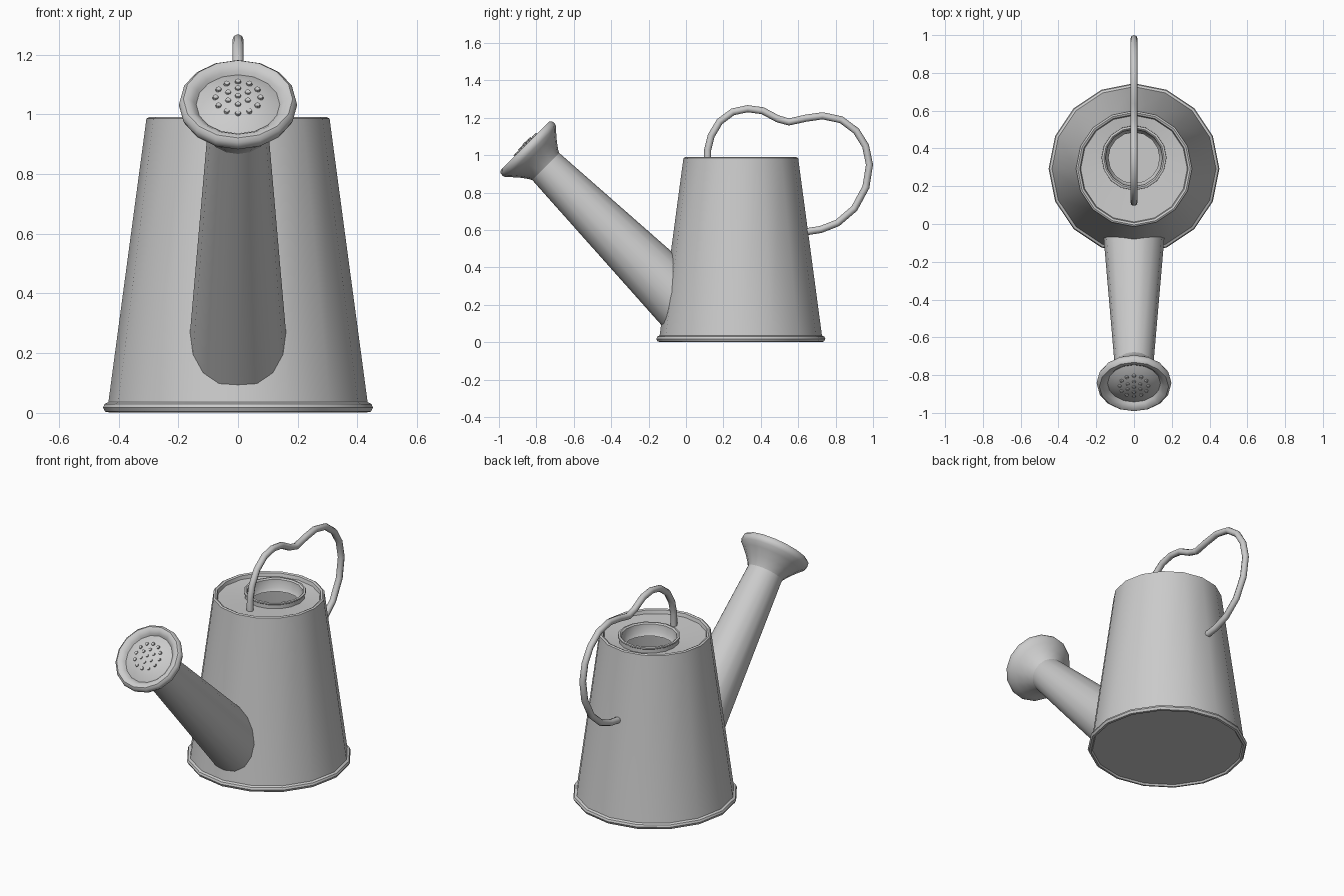
import bpy, bmesh, math
from mathutils import Matrix, Vector

if "Cube" in bpy.data.objects:
    bpy.data.objects.remove(bpy.data.objects["Cube"])

N = 16


def finish(name, bm, matrix=None, angle=40):
    bmesh.ops.recalc_face_normals(bm, faces=bm.faces)
    mesh = bpy.data.meshes.new(name)
    bm.to_mesh(mesh)
    bm.free()
    ob = bpy.data.objects.new(name, mesh)
    bpy.context.collection.objects.link(ob)
    if matrix:
        ob.matrix_world = matrix
    bpy.ops.object.select_all(action='DESELECT')
    ob.select_set(True)
    bpy.context.view_layer.objects.active = ob
    bpy.ops.object.shade_smooth_by_angle(angle=math.radians(angle))
    return ob


def loft(name, profile, cap_start=False, cap_end=False, matrix=None):
    """Rings of (radius, height, centre y) joined in order."""
    bm = bmesh.new()
    rings = []
    for r, z, cy in profile:
        rings.append([bm.verts.new((r * math.cos(2 * math.pi * i / N),
                                    cy + r * math.sin(2 * math.pi * i / N), z))
                      for i in range(N)])
    for a, b in zip(rings, rings[1:]):
        for i in range(N):
            j = (i + 1) % N
            bm.faces.new((a[i], a[j], b[j], b[i]))
    if cap_start:
        bm.faces.new(rings[0])
    if cap_end:
        bm.faces.new(rings[-1])
    return finish(name, bm, matrix)


# Body: recessed base, rolled foot, tapered wall, rolled rim, dished lid, filler neck
C, H = 0.293, 0.35
body = [(0.425, 0.012, C), (0.432, 0.002, C), (0.445, 0.004, C), (0.452, 0.018, C),
        (0.447, 0.03, C), (0.434, 0.036, C), (0.308, 0.975, C), (0.307, 0.985, C),
        (0.298, 0.99, C), (0.287, 0.985, C), (0.282, 0.965, C),
        (0.165, 0.955, H), (0.165, 0.978, H), (0.172, 0.983, H), (0.171, 0.99, H),
        (0.160, 0.992, H), (0.152, 0.985, H), (0.148, 0.94, H), (0.135, 0.92, H)]
loft("can_body", body, cap_start=True)

# Spout and rose share a tilted axis that starts at the top of the spout
axis = Matrix.Translation((0, -0.75, 0.94)) @ Matrix.Rotation(math.radians(45.2), 4, 'X')
loft("spout", [(0.168, -1.07, 0), (0.101, 0.02, 0)], matrix=axis)
rose = [(0.100, -0.005, 0), (0.110, 0.015, 0), (0.135, 0.05, 0), (0.168, 0.088, 0),
        (0.192, 0.112, 0), (0.198, 0.128, 0), (0.195, 0.146, 0), (0.183, 0.157, 0),
        (0.165, 0.156, 0), (0.148, 0.142, 0), (0.140, 0.132, 0), (0.105, 0.150, 0),
        (0.055, 0.162, 0), (0.015, 0.165, 0)]
loft("spout_rose", rose, cap_end=True, matrix=axis)

# Sprinkler holes as small studs in two rings around a centre one
bm = bmesh.new()
for count, radius, z in ((1, 0, 0.165), (6, 0.038, 0.163), (12, 0.075, 0.158)):
    for i in range(count):
        a = 2 * math.pi * i / count + math.pi / 2
        pos = Vector((radius * math.cos(a), radius * math.sin(a) + 0.006, z))
        bmesh.ops.create_cone(bm, cap_ends=True, segments=8, radius1=0.011, radius2=0.009,
                              depth=0.012, matrix=Matrix.Translation(pos))
finish("rose_studs", bm, axis)

# Handle: one bent rod from the lid over to the back wall
path = [(0.115, 0.95), (0.116, 1.03), (0.135, 1.105), (0.18, 1.18), (0.25, 1.232),
        (0.33, 1.249), (0.41, 1.238), (0.49, 1.195), (0.55, 1.178), (0.64, 1.198),
        (0.73, 1.211), (0.83, 1.19), (0.91, 1.13), (0.96, 1.05), (0.981, 0.95),
        (0.962, 0.83), (0.90, 0.715), (0.81, 0.638), (0.72, 0.603), (0.635, 0.59)]
curve = bpy.data.curves.new("handle", 'CURVE')
curve.dimensions = '3D'
curve.bevel_depth = 0.019
curve.bevel_resolution = 2
curve.use_fill_caps = True
spline = curve.splines.new('POLY')
spline.points.add(len(path) - 1)
for p, (y, z) in zip(spline.points, path):
    p.co = (0, y, z, 1)
    p.tilt = 0
handle = bpy.data.objects.new("handle", curve)
bpy.context.collection.objects.link(handle)
bpy.ops.object.select_all(action='DESELECT')
handle.select_set(True)
bpy.context.view_layer.objects.active = handle
bpy.ops.object.convert(target='MESH')
bpy.ops.object.shade_smooth_by_angle(angle=math.radians(50))
